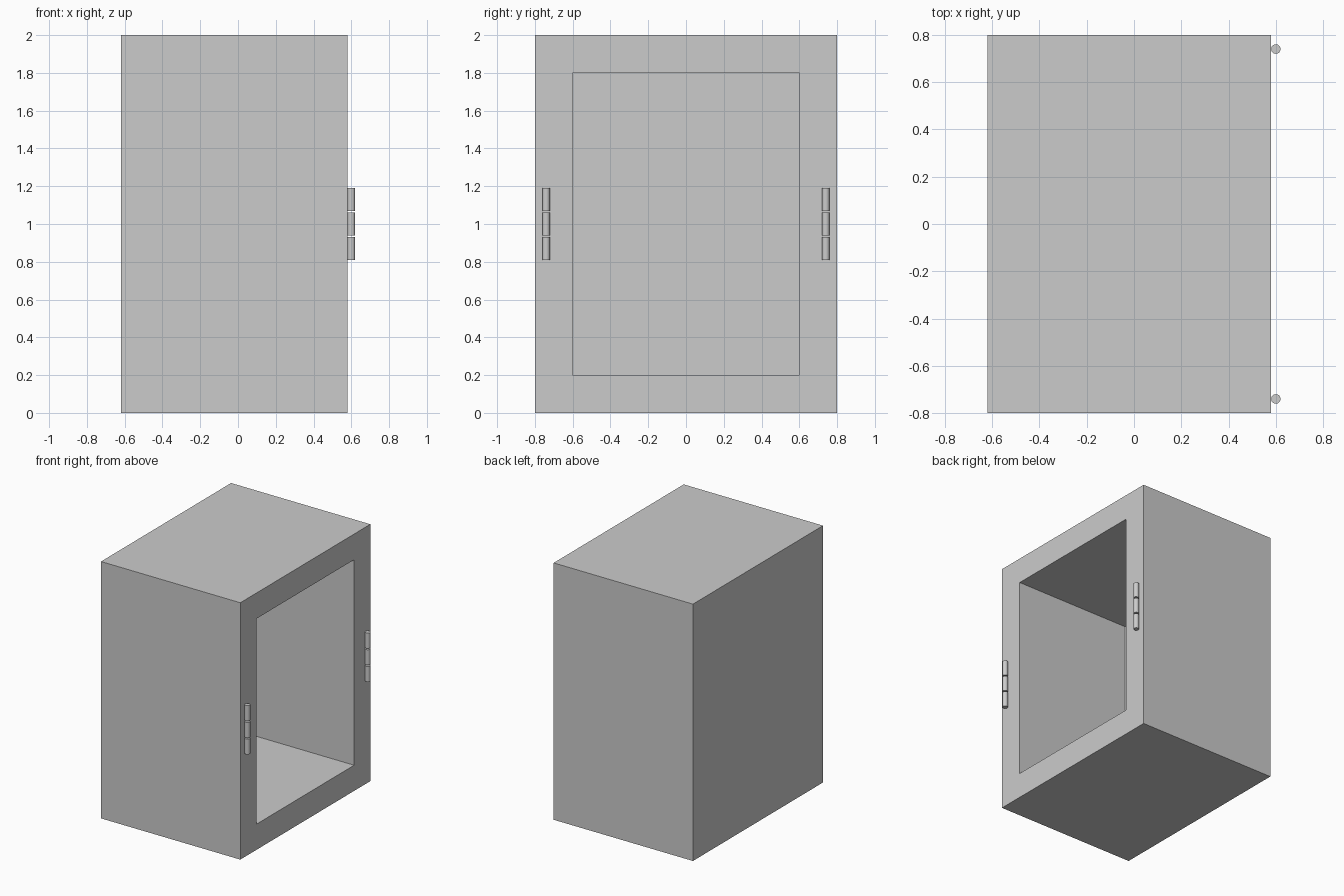
import bpy, bmesh
from mathutils import Vector

if "Cube" in bpy.data.objects:
    bpy.data.objects.remove(bpy.data.objects["Cube"])

# Cabinet shell: a box with its +x face inset and pushed inward
bm = bmesh.new()
bmesh.ops.create_cube(bm, size=1)
bmesh.ops.scale(bm, vec=(1.2, 1.6, 2.0), verts=bm.verts)
bmesh.ops.translate(bm, vec=(-0.02, 0, 1), verts=bm.verts)
bm.normal_update()
front = max(bm.faces, key=lambda f: f.calc_center_median().x)
bmesh.ops.inset_region(bm, faces=[front], thickness=0.2, use_even_offset=True)
cavity = bmesh.ops.extrude_discrete_faces(bm, faces=[front])["faces"][0]
bmesh.ops.translate(bm, vec=Vector((-1.0, 0, 0)), verts=cavity.verts)
bmesh.ops.recalc_face_normals(bm, faces=bm.faces)
mesh = bpy.data.meshes.new("cabinet_body")
bm.to_mesh(mesh)
bm.free()
bpy.context.collection.objects.link(bpy.data.objects.new("cabinet_body", mesh))

# Hinge barrels: three stacked knuckles on each side of the opening
for side, y in (("left", -0.74), ("right", 0.74)):
    for i, part in enumerate(("lower", "middle", "upper")):
        bpy.ops.mesh.primitive_cylinder_add(
            vertices=32, radius=0.02, depth=0.12,
            location=(0.6, y, 1 + (i - 1) * 0.13))
        bpy.context.object.name = f"hinge_{side}_{part}"
        bpy.ops.object.shade_smooth_by_angle()
